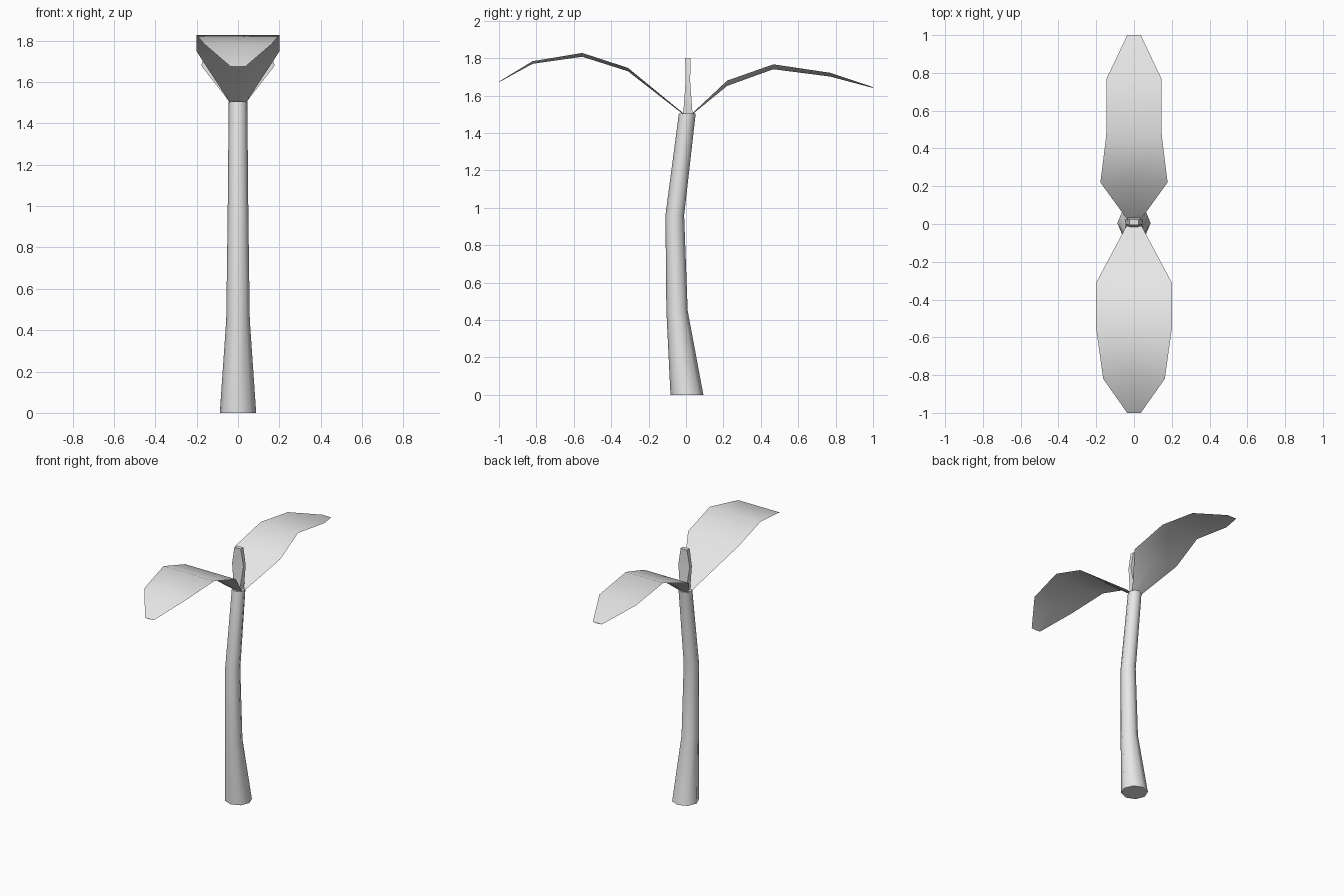
import bpy
from math import cos, sin, tau, radians

cube = bpy.data.objects.get("Cube")
if cube:
    bpy.data.objects.remove(cube)

grey = bpy.data.materials.new("light_grey")
grey.use_nodes = True
grey.diffuse_color = (0.8, 0.8, 0.8, 1)
grey.node_tree.nodes["Principled BSDF"].inputs["Base Color"].default_value = grey.diffuse_color


def loft(name, rings, smooth_angle):
    """Skin closed rings of equal length and cap both ends."""
    n = len(rings[0])
    verts = [p for ring in rings for p in ring]
    faces = [(r * n + i, r * n + (i + 1) % n, (r + 1) * n + (i + 1) % n, (r + 1) * n + i)
             for r in range(len(rings) - 1) for i in range(n)]
    faces += [tuple(reversed(range(n))), tuple(range(len(verts) - n, len(verts)))]
    mesh = bpy.data.meshes.new(name)
    mesh.from_pydata(verts, [], faces)
    mesh.materials.append(grey)
    obj = bpy.data.objects.new(name, mesh)
    bpy.context.collection.objects.link(obj)
    # Consistent outward normals, then smooth shading with sharp edges kept
    bpy.ops.object.select_all(action='DESELECT')
    bpy.context.view_layer.objects.active = obj
    obj.select_set(True)
    bpy.ops.object.mode_set(mode='EDIT')
    bpy.ops.mesh.select_all(action='SELECT')
    bpy.ops.mesh.normals_make_consistent(inside=False)
    bpy.ops.object.mode_set(mode='OBJECT')
    bpy.ops.object.shade_smooth_by_angle(angle=radians(smooth_angle))
    return obj


# Stem: eight-sided tube with a gentle bend (z, centre y, radius)
stem = [(0, 0.005, 0.088), (0.45, -0.048, 0.057), (0.96, -0.06, 0.05), (1.505, 0.007, 0.045)]
loft("stem", [[(r * cos(tau * i / 8), y + r * sin(tau * i / 8), z) for i in range(8)]
              for z, y, r in stem], 50)


# Leaves: flat top with a shallow keel underneath (y, z, half width, keel depth)
def leaf(name, rows):
    loft(name, [[(-w, y, z), (0, y, z), (w, y, z), (0, y, z - d)] for y, z, w, d in rows], 30)


leaf("front_leaf", [(-0.01, 1.502, 0.04, 0.006), (-0.31, 1.748, 0.2, 0.018),
                    (-0.555, 1.828, 0.2, 0.02), (-0.82, 1.784, 0.163, 0.014),
                    (-1, 1.675, 0.036, 0.003)])
leaf("back_leaf", [(0.03, 1.502, 0.04, 0.006), (0.22, 1.68, 0.178, 0.028),
                   (0.467, 1.767, 0.147, 0.026), (0.77, 1.722, 0.145, 0.02),
                   (1, 1.645, 0.036, 0.004)])

# Sprout: narrow bud between the leaves (z, half width, half depth)
sprout = [(1.5, 0.022, 0.025), (1.68, 0.045, 0.012), (1.8, 0.025, 0.015)]
loft("sprout", [[(sx * w, 0.01 + sy * d, z) for sx, sy in ((-1, -1), (1, -1), (1, 1), (-1, 1))]
                for z, w, d in sprout], 30)
